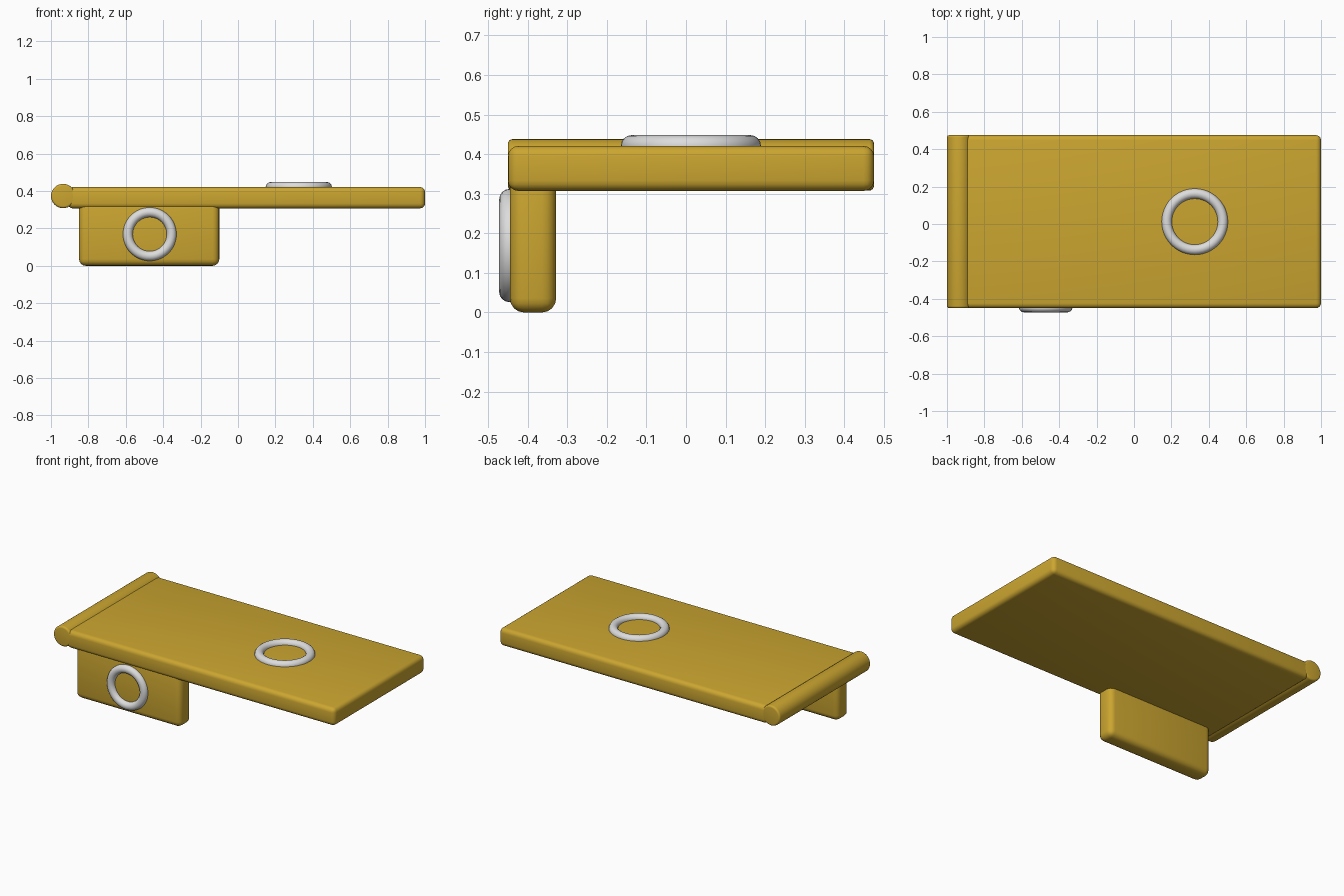
import bpy
from math import pi

if "Cube" in bpy.data.objects:
    bpy.data.objects.remove(bpy.data.objects["Cube"], do_unlink=True)


def material(name, color):
    mat = bpy.data.materials.new(name)
    mat.use_nodes = True
    mat.diffuse_color = color
    bsdf = mat.node_tree.nodes["Principled BSDF"]
    bsdf.inputs["Base Color"].default_value = color
    return mat


gold = material("gold", (0.60, 0.38, 0.03, 1))
silver = material("silver", (0.72, 0.72, 0.72, 1))


def finish(name, mat, bevel=0.0):
    """Name and colour the active object, round its edges and smooth it."""
    obj = bpy.context.object
    obj.name = name
    obj.data.materials.append(mat)
    bpy.ops.object.transform_apply(location=False, rotation=True, scale=True)
    if bevel:
        mod = obj.modifiers.new("Rounded edges", "BEVEL")
        mod.width = bevel
        mod.segments = 4
        mod.limit_method = "ANGLE"
        bpy.ops.object.modifier_apply(modifier=mod.name)
    bpy.ops.object.shade_smooth_by_angle(angle=pi / 5)
    return obj


def rounded_box(name, low, high, bevel):
    center = [(a + b) / 2 for a, b in zip(low, high)]
    bpy.ops.mesh.primitive_cube_add(size=1, location=center)
    bpy.context.object.scale = [b - a for a, b in zip(low, high)]
    return finish(name, gold, bevel)


def ring(name, center, radius, thickness, tilt=0.0):
    bpy.ops.mesh.primitive_torus_add(
        location=center, rotation=(tilt, 0, 0), major_radius=radius,
        minor_radius=thickness, major_segments=48, minor_segments=16)
    return finish(name, silver)


# Flat top board and the panel hanging below its front edge
rounded_box("top_board", (-0.91, -0.45, 0.307), (1.0, 0.475, 0.421), 0.027)
rounded_box("front_panel", (-0.85, -0.445, 0.0), (-0.1, -0.328, 0.345), 0.036)

# Round bar along the right end
bpy.ops.mesh.primitive_cylinder_add(
    vertices=32, radius=0.065, depth=0.925,
    location=(-0.935, 0.0125, 0.373), rotation=(pi / 2, 0, 0))
finish("end_bar", gold, 0.012)

# Half-sunk rings on the board and on the panel
ring("top_ring", (0.325, 0.0125, 0.421), 0.15, 0.027)
ring("front_ring", (-0.472, -0.446, 0.169), 0.117, 0.026, pi / 2)
